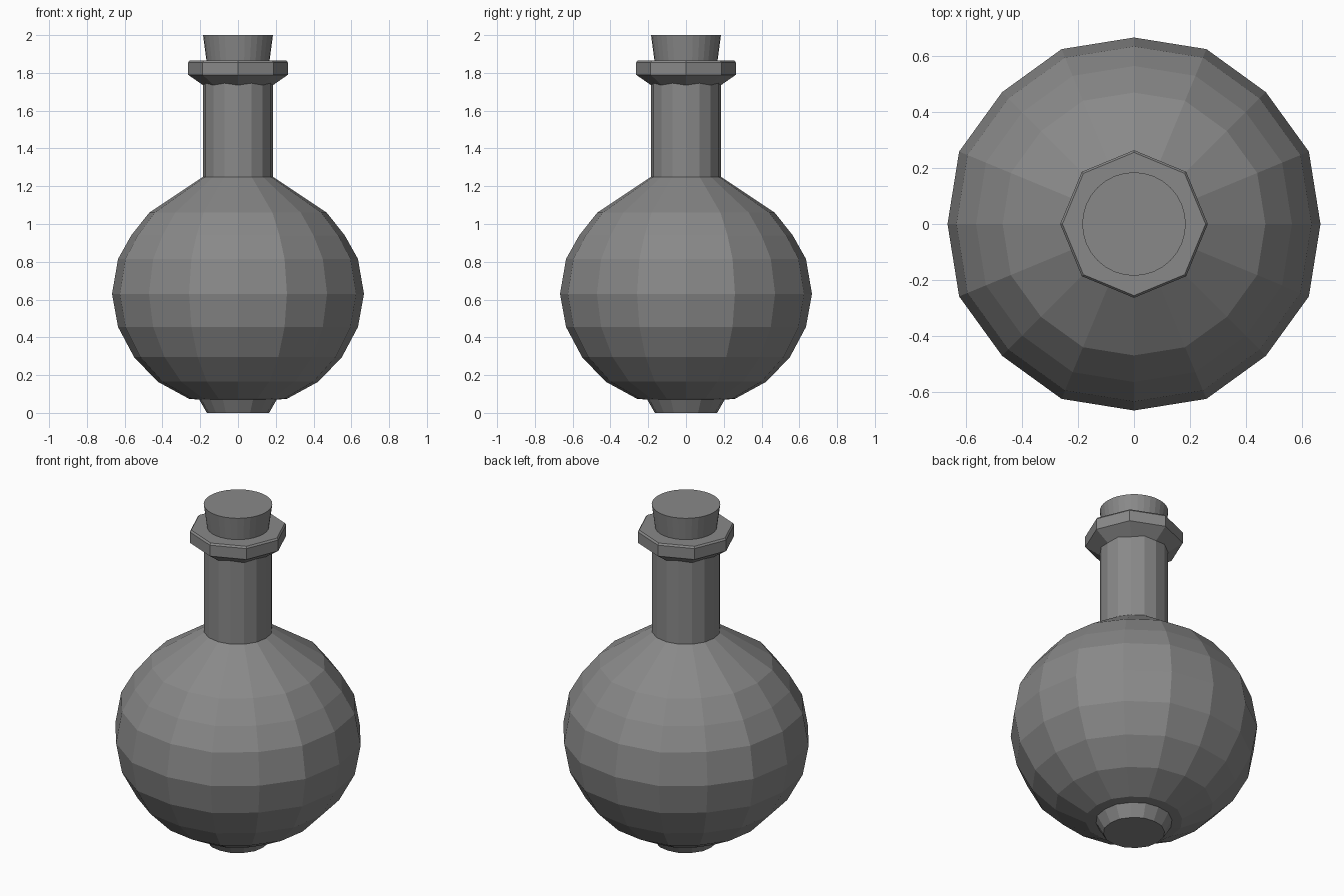
import bpy, bmesh
from math import cos, sin, pi

cube = bpy.data.objects.get("Cube")
if cube:
    bpy.data.objects.remove(cube)

grey = bpy.data.materials.new("plain grey")
grey.use_nodes = True
colour = (0.25, 0.25, 0.25, 1)
grey.diffuse_color = colour
grey.node_tree.nodes["Principled BSDF"].inputs["Base Color"].default_value = colour


def turned(name, profile, sides, flare=1.0):
    """Turn a bottom-to-top (radius, z) profile; flare widens every second corner."""
    bm = bmesh.new()
    rings = []
    for r, z in profile:
        ring = []
        for i in range(sides):
            a = 2 * pi * i / sides
            k = r * (flare if i % 2 else 1)
            ring.append(bm.verts.new((k * cos(a), k * sin(a), z)))
        rings.append(ring)
    for low, high in zip(rings, rings[1:]):
        for i in range(sides):
            j = (i + 1) % sides
            bm.faces.new((low[i], low[j], high[j], high[i]))
    bm.faces.new(rings[0][::-1])
    bm.faces.new(rings[-1])
    mesh = bpy.data.meshes.new(name)
    bm.to_mesh(mesh)
    bm.free()
    mesh.materials.append(grey)
    obj = bpy.data.objects.new(name, mesh)
    bpy.context.collection.objects.link(obj)
    return obj


# Round faceted body with its small foot
turned("body", [(0.165, 0), (0.205, 0.07), (0.26, 0.075), (0.425, 0.165),
                (0.55, 0.295), (0.635, 0.455), (0.667, 0.63), (0.635, 0.815),
                (0.565, 0.94), (0.47, 1.06), (0.185, 1.25)], 16, 1.015)

# Straight neck
turned("neck", [(0.185, 1.24), (0.185, 1.8)], 16)

# Eight-sided lip with a sloped underside
turned("lip", [(0.185, 1.735), (0.264, 1.79), (0.264, 1.855), (0.256, 1.865)], 8)

# Tapered stopper
turned("stopper", [(0.165, 1.85), (0.185, 2.0)], 32)
